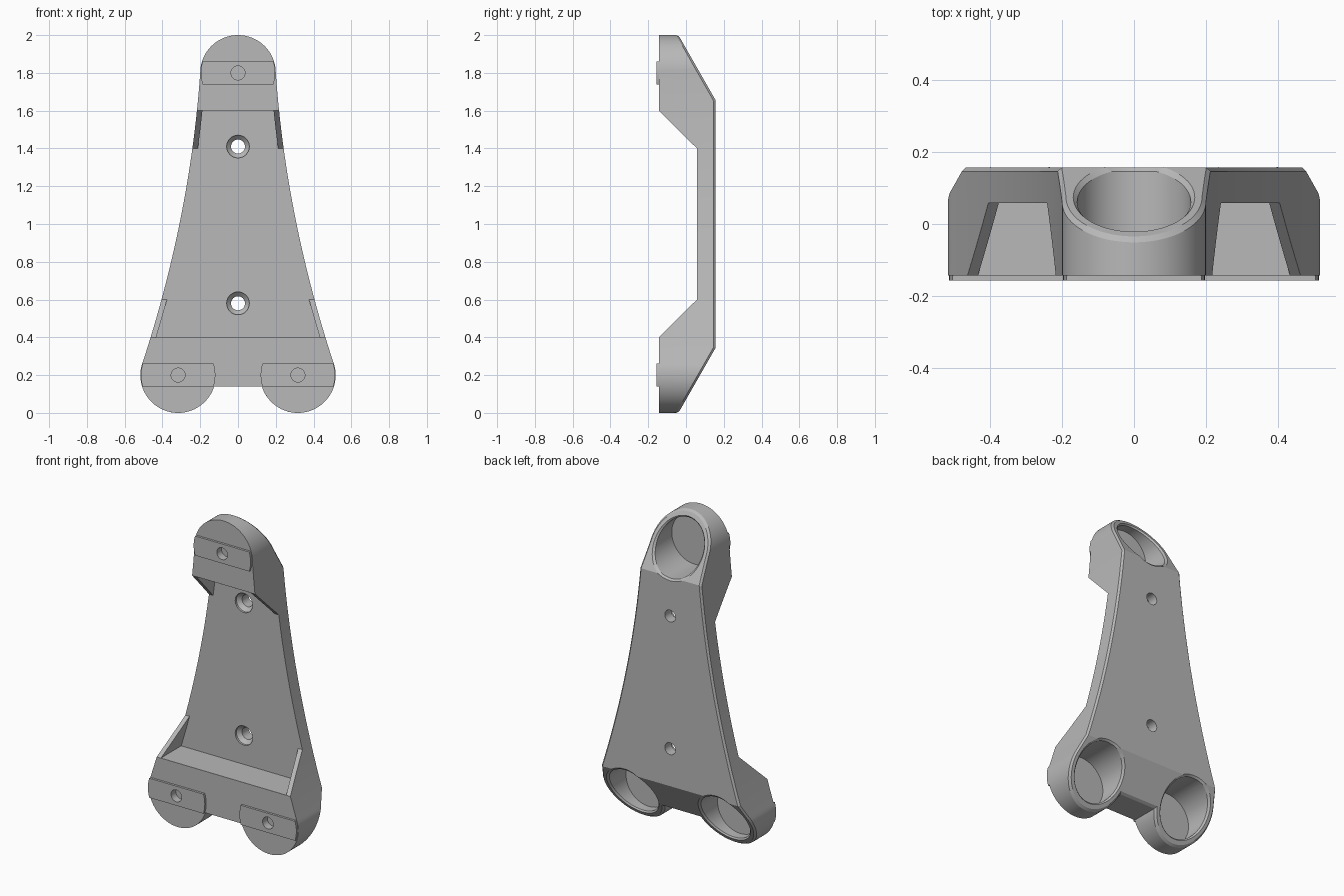
import bpy, bmesh
from math import sin, cos, radians
from mathutils import Vector

if "Cube" in bpy.data.objects:
    bpy.data.objects.remove(bpy.data.objects["Cube"])

grey = bpy.data.materials.new("plain grey")
grey.use_nodes = True
colour = (0.48, 0.48, 0.48, 1)
grey.diffuse_color = colour
grey.node_tree.nodes["Principled BSDF"].inputs["Base Color"].default_value = colour

FRONT, BACK, FLOOR = -0.143, 0.157, 0.058   # depths of the main faces
R = 0.2                                     # outer radius of the cups
CUP = 0.158                                 # bore of the cups
CUPS = [(0, 1.8), (0.317, 0.2), (-0.317, 0.2)]
SCREWS = [(0, 1.41), (0, 0.58)]


def arc(cx, cz, r, start, end, n):
    angles = [radians(start + (end - start) * i / n) for i in range(n + 1)]
    return [(cx + r * cos(a), cz + r * sin(a)) for a in angles]


def side(z):
    """Half width of the flared body at a height."""
    t = 1.8 - z
    return R + 0.0706 * t + 0.0836 * t * t


def mirrored(half):
    """Close a right-hand outline with its mirror image."""
    return half + [(-x, z) for x, z in reversed(half) if abs(x) > 1e-5]


def make(name, rings):
    """Loft rings of equal length into a closed solid."""
    bm = bmesh.new()
    loops = [[bm.verts.new(p) for p in ring] for ring in rings]
    n = len(loops[0])
    for a, b in zip(loops, loops[1:]):
        for i in range(n):
            bm.faces.new((a[i], a[(i + 1) % n], b[(i + 1) % n], b[i]))
    bm.faces.new(loops[0])
    bm.faces.new(loops[-1])
    bmesh.ops.recalc_face_normals(bm, faces=bm.faces)
    mesh = bpy.data.meshes.new(name)
    bm.to_mesh(mesh)
    bm.free()
    mesh.materials.append(grey)
    obj = bpy.data.objects.new(name, mesh)
    bpy.context.collection.objects.link(obj)
    return obj


def prism(name, outline, y0, y1):
    return make(name, [[(x, y, z) for x, z in outline] for y in (y0, y1)])


def bore(centre, steps, n=64):
    """Turned cutter along y from (depth, radius) steps."""
    return make("bore_cutter", [[(x, y, z) for x, z in arc(*centre, r, 0, 360, n)[:-1]]
                                for y, r in steps])


def cut(obj, cutter):
    cutter.hide_render = True
    mod = obj.modifiers.new("cut", 'BOOLEAN')
    mod.operation = 'DIFFERENCE'
    mod.solver = 'EXACT'
    mod.object = cutter
    bpy.context.view_layer.objects.active = obj
    bpy.ops.object.modifier_apply(modifier=mod.name)
    bpy.data.objects.remove(cutter)


# Main body: flared outline with one round lobe on top and two below
flare = [(side(z), z) for z in [1.8 - 1.54 * i / 32 for i in range(33)]]
half = arc(0, 1.8, R, 90, 0, 24)[:-1] + flare + arc(*CUPS[1], R, 17.46, -162.54, 48)[1:]
body = prism("bracket_body", mirrored(half), FRONT, BACK)

# Sloped back at both ends
bm = bmesh.new()
bm.from_mesh(body.data)
for z, s in ((1.655, 1), (0.345, -1)):
    bmesh.ops.bisect_plane(bm, geom=bm.verts[:] + bm.edges[:] + bm.faces[:],
                           plane_co=(0, BACK, z), plane_no=Vector((0, 0.345, s * 0.197)),
                           clear_outer=True)
    bmesh.ops.holes_fill(bm, edges=[e for e in bm.edges if e.is_boundary])
bmesh.ops.recalc_face_normals(bm, faces=bm.faces)
bm.to_mesh(body.data)
bm.free()

# Open front between the feet, with 45 degree ends
ends = [(FRONT - 0.1, 0.3), (FLOOR, 0.6), (FLOOR, 1.4), (FRONT - 0.1, 1.7)]
cut(body, make("front_cutter", [[(x, y, z) for y, z in ends] for x in (-0.7, 0.7)]))

# Square-ended pocket that leaves thin side gussets
pocket = [(side(z) - 0.029, z) for z in [1.6 - 1.2 * i / 24 for i in range(25)]]
cut(body, prism("pocket_cutter", mirrored(pocket), FRONT - 0.1, FLOOR))

# Cup bores from the back
for c in CUPS:
    cut(body, bore(c, [(-0.085, CUP), (0.3, CUP)]))

# Chamfer along the back outline and the cup rims
bm = bmesh.new()
bm.from_mesh(body.data)
bmesh.ops.remove_doubles(bm, verts=bm.verts, dist=1e-5)
rim = []
for e in bm.edges:
    if len(e.link_faces) == 2:
        low, high = sorted(f.normal.y for f in e.link_faces)
        middle = (e.verts[0].co + e.verts[1].co) / 2
        if abs(low) < 0.05 and high > 0.3 and middle.y > -0.06:
            rim.append(e)
bmesh.ops.bevel(bm, geom=rim, offset=0.011, segments=1, affect='EDGES', clamp_overlap=False)
bm.to_mesh(body.data)
bm.free()

# Countersunk screw holes
for c in SCREWS:
    cut(body, bore(c, [(FLOOR - 0.02, 0.06), (FLOOR + 0.012, 0.06),
                       (FLOOR + 0.035, 0.037), (0.3, 0.037)], 32))

# Raised pads on the front of each lobe, with blind holes
parts = [body]
for name, c in zip(("top_pad", "left_pad", "right_pad"), CUPS):
    ends = arc(*c, 0.197, -18, 18, 8) + arc(*c, 0.197, 162, 198, 8)
    pad = prism(name, ends, -0.157, FRONT + 0.001)
    for part in (pad, body):
        cut(part, bore(c, [(-0.2, 0.037), (-0.11, 0.037)], 32))
    parts.append(pad)

# Smooth round walls, crisp edges
for part in parts:
    bpy.ops.object.select_all(action='DESELECT')
    part.select_set(True)
    bpy.context.view_layer.objects.active = part
    bpy.ops.object.shade_smooth_by_angle(angle=radians(20))
